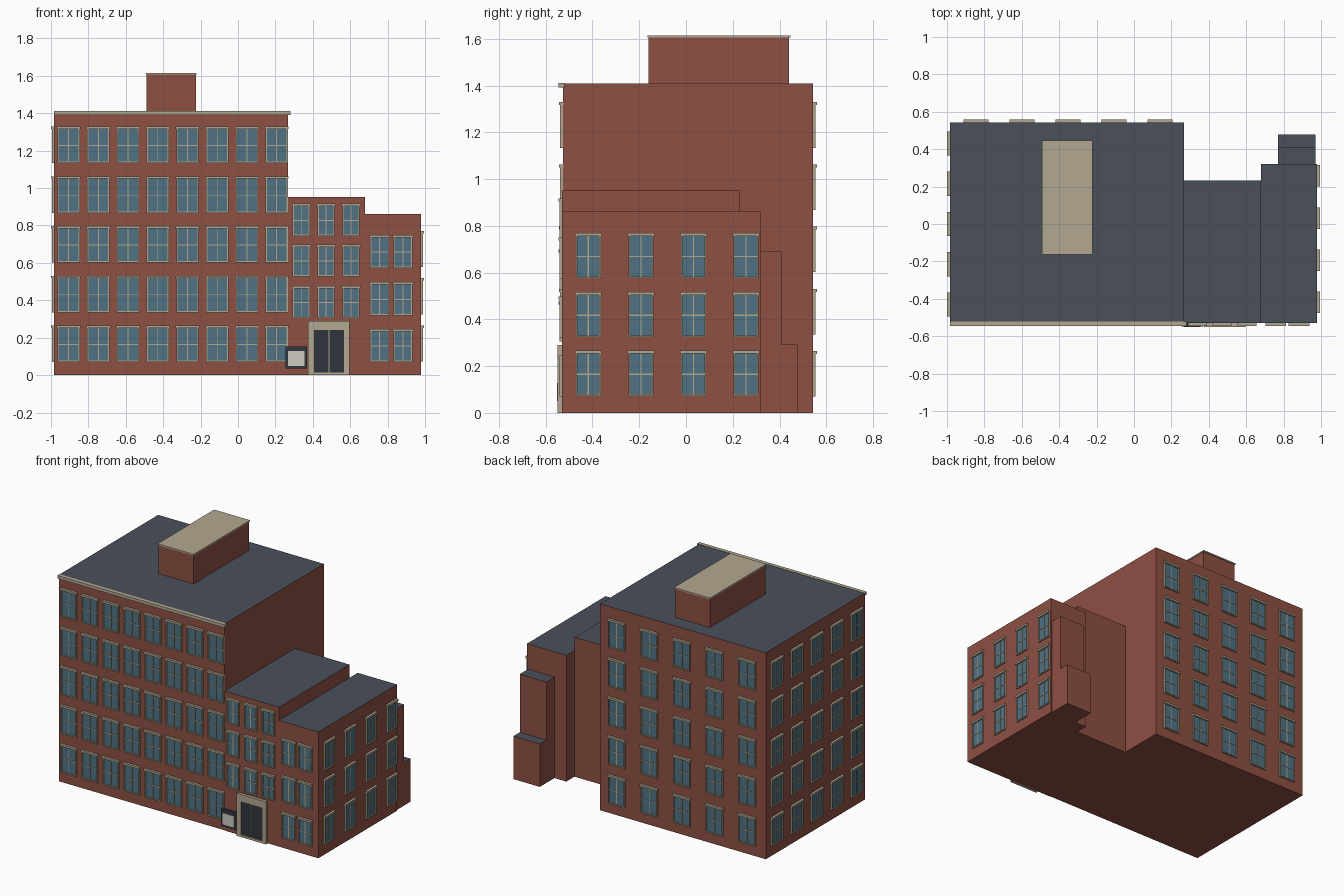
import bpy, bmesh

if "Cube" in bpy.data.objects:
    bpy.data.objects.remove(bpy.data.objects["Cube"])


def material(name, rgb):
    m = bpy.data.materials.new(name)
    m.diffuse_color = (*rgb, 1)
    m.use_nodes = True
    m.node_tree.nodes["Principled BSDF"].inputs["Base Color"].default_value = m.diffuse_color
    return m


BRICK = material("brick", (0.27, 0.08, 0.055))
ROOF = material("slate_roof", (0.07, 0.08, 0.105))
TRIM = material("stone_trim", (0.45, 0.39, 0.28))
GLASS = material("window_glass", (0.08, 0.17, 0.23))
DARK = material("dark_metal", (0.03, 0.037, 0.047))
PALE = material("pale_panel", (0.62, 0.6, 0.55))


def add_box(bm, lo, hi, mat=0, top=None):
    """Add an axis-aligned box; the top face can have its own material slot."""
    verts = bmesh.ops.create_cube(bm, size=1)["verts"]
    for v in verts:
        v.co = [(lo[i] + hi[i]) / 2 + v.co[i] * abs(hi[i] - lo[i]) for i in range(3)]
    for f in {f for v in verts for f in v.link_faces}:
        f.normal_update()
        f.material_index = top if top is not None and f.normal.z > 0.5 else mat


def finish(bm, name, mats):
    me = bpy.data.meshes.new(name)
    bm.to_mesh(me)
    bm.free()
    for m in mats:
        me.materials.append(m)
    ob = bpy.data.objects.new(name, me)
    bpy.context.collection.objects.link(ob)
    return ob


def block(name, lo, hi, mat=BRICK, top=None):
    bm = bmesh.new()
    add_box(bm, lo, hi, 0, 1 if top else None)
    return finish(bm, name, [mat, top] if top else [mat])


def wall_box(bm, side, wall, u, z, d, mat):
    """Box on a wall: u along the wall, z height, d distance out from the wall."""
    sign = -1 if side in ("front", "left") else 1
    o = sorted(wall + sign * k for k in d)
    if side in ("front", "back"):
        add_box(bm, (u[0], o[0], z[0]), (u[1], o[1], z[1]), mat)
    else:
        add_box(bm, (o[0], u[0], z[0]), (o[1], u[1], z[1]), mat)


def windows(name, side, wall, centres, bottoms, w, h):
    bm = bmesh.new()
    t = 0.007
    for c in centres:
        for z0 in bottoms:
            l, r, z1, zm = c - w / 2, c + w / 2, z0 + h, z0 + h * 0.48
            parts = [
                ((l + t, r - t), (z0 + t, z1 - t), (-0.002, 0.004), 1),   # glass
                ((l, l + t), (z0, z1), (-0.002, 0.011), 0),               # jambs
                ((r - t, r), (z0, z1), (-0.002, 0.011), 0),
                ((l + t, r - t), (z0, z0 + t), (-0.002, 0.011), 0),       # sill rail
                ((c - 0.0025, c + 0.0025), (z0 + t, z1 - t), (0, 0.007), 0),
                ((l + t, r - t), (zm - 0.0025, zm + 0.0025), (0, 0.0068), 0),
                ((l - 0.004, r + 0.004), (z1 - 0.013, z1), (-0.002, 0.016), 0),  # lintel
            ]
            for p in parts:
                wall_box(bm, side, wall, *p)
    return finish(bm, name, [TRIM, GLASS])


def row(start, step, n):
    return [start + step * i for i in range(n)]


# Brick masses with slate roofs
block("main_block", (-0.984, -0.527, 0), (0.268, 0.544, 1.41), top=ROOF)
block("middle_block", (0.268, -0.53, 0), (0.68, 0.232, 0.952), top=ROOF)
block("right_wing", (0.68, -0.53, 0), (0.978, 0.32, 0.862), top=ROOF)
block("rear_step_tall", (0.77, 0.32, 0), (0.97, 0.408, 0.69), top=ROOF)
block("rear_step_low", (0.77, 0.408, 0), (0.97, 0.478, 0.293), top=ROOF)

# Rooftop house, its cap, and the front cornice
block("rooftop_house", (-0.489, -0.16, 1.41), (-0.225, 0.44, 1.606))
block("rooftop_cap", (-0.493, -0.164, 1.606), (-0.221, 0.446, 1.615), TRIM)
block("front_cornice", (-0.984, -0.545, 1.392), (0.28, -0.52, 1.412), TRIM)

# Windows on each wall
floors = row(0.07, 0.266, 5)
windows("main_front_windows", "front", -0.527, row(-0.906, 0.159, 8), floors, 0.12, 0.195)
windows("left_windows", "left", -0.984, row(-0.43, 0.215, 5), floors, 0.122, 0.195)
windows("back_windows", "back", 0.544, row(-0.845, 0.246, 5), floors, 0.127, 0.195)
windows("middle_front_windows", "front", -0.53, row(0.338, 0.133, 3), (0.305, 0.527, 0.745), 0.092, 0.172)
windows("wing_front_windows", "front", -0.53, (0.757, 0.882), (0.07, 0.32, 0.573), 0.102, 0.177)
windows("right_windows", "right", 0.978, row(-0.418, 0.225, 4), row(0.073, 0.252, 3), 0.107, 0.193)

# Entrance: stone surround, dark door leaves, centre bar, header panel
bm = bmesh.new()
for u, z, d, m in [
    ((0.375, 0.407), (0, 0.29), (0, 0.02), 0),
    ((0.567, 0.595), (0, 0.29), (0, 0.02), 0),
    ((0.407, 0.567), (0.24, 0.29), (0, 0.02), 0),
    ((0.407, 0.567), (0, 0.015), (0, 0.02), 0),
    ((0.407, 0.567), (0.015, 0.24), (0, 0.012), 1),
    ((0.484, 0.490), (0.015, 0.24), (0, 0.017), 0),
]:
    wall_box(bm, "front", -0.53, u, z, d, m)
finish(bm, "entrance", [TRIM, DARK])

# Blank notice board beside the entrance
bm = bmesh.new()
wall_box(bm, "front", -0.527, (0.253, 0.368), (0.035, 0.152), (0, 0.02), 0)
wall_box(bm, "front", -0.527, (0.267, 0.355), (0.05, 0.128), (0.015, 0.024), 1)
finish(bm, "notice_board", [DARK, PALE])
